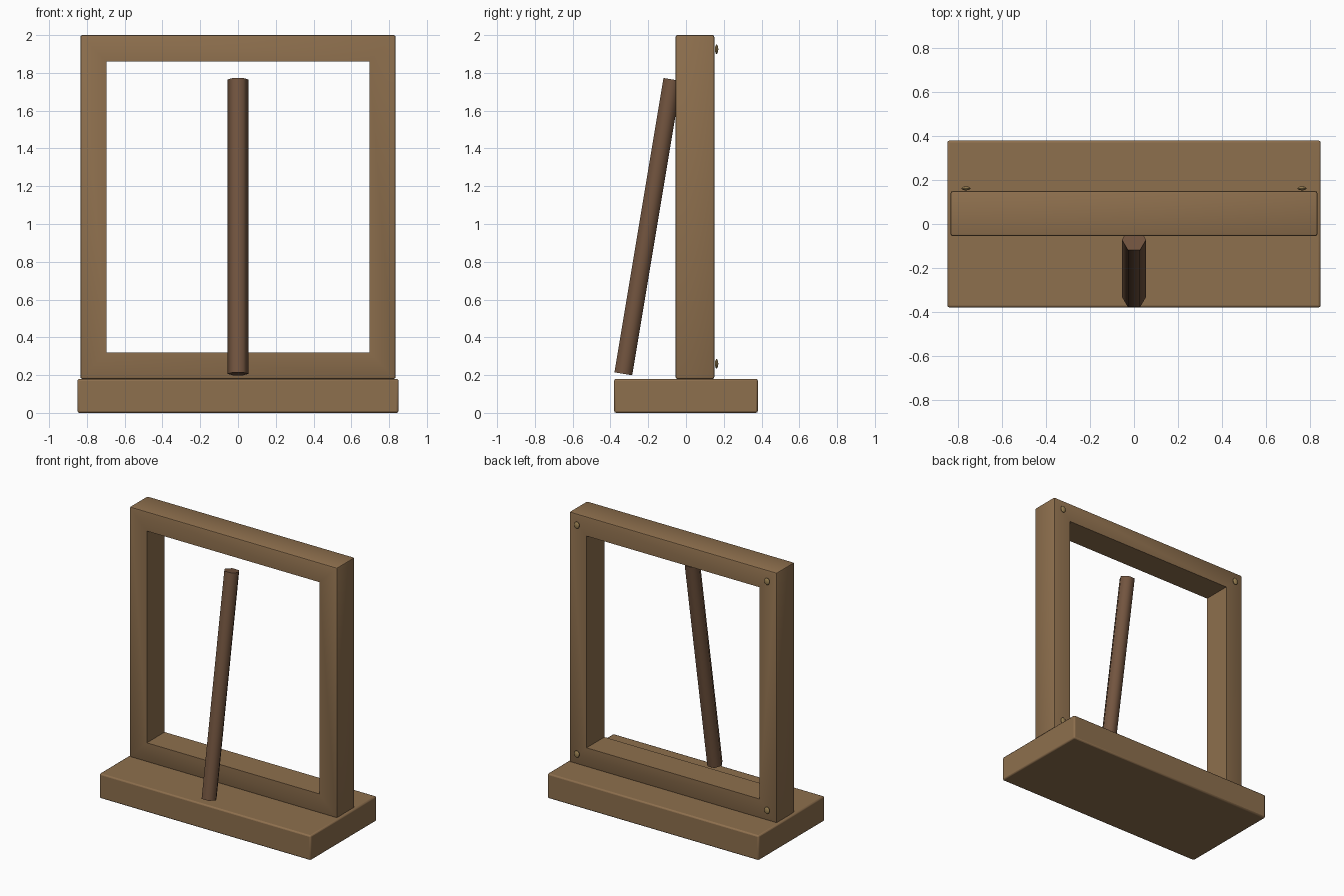
import bpy, math
from mathutils import Vector

if "Cube" in bpy.data.objects:
    bpy.data.objects.remove(bpy.data.objects["Cube"])


def material(name, rgb):
    m = bpy.data.materials.new(name)
    m.diffuse_color = (*rgb, 1)
    m.use_nodes = True
    m.node_tree.nodes["Principled BSDF"].inputs["Base Color"].default_value = m.diffuse_color
    return m


WOOD = material("wood", (0.27, 0.16, 0.075))
DARK_WOOD = material("dark_wood", (0.17, 0.09, 0.05))
BRASS = material("brass", (0.34, 0.23, 0.09))


def box(name, lo, hi):
    lo, hi = Vector(lo), Vector(hi)
    bpy.ops.mesh.primitive_cube_add(size=1, location=(lo + hi) / 2)
    o = bpy.context.object
    o.name = name
    o.scale = hi - lo
    bpy.ops.object.transform_apply(location=False, rotation=False, scale=True)
    o.data.materials.append(WOOD)
    return o


def soften(o, width=0.01):
    b = o.modifiers.new("soft_edges", 'BEVEL')
    b.width = width
    b.segments = 2


# Base plank
base = box("base", (-0.85, -0.38, 0), (0.85, 0.38, 0.18))
soften(base)
bpy.ops.object.shade_smooth_by_angle()

# Upright frame: softened slab with a sharp-edged opening
cutter = box("opening_cutter", (-0.695, -0.5, 0.32), (0.695, 0.5, 1.86))
cutter.hide_render = True
frame = box("frame", (-0.835, -0.055, 0.18), (0.835, 0.15, 2.0))
soften(frame)
cut = frame.modifiers.new("opening", 'BOOLEAN')
cut.operation = 'DIFFERENCE'
cut.solver = 'EXACT'
cut.object = cutter
bpy.context.view_layer.objects.active = frame
for name in [m.name for m in frame.modifiers]:
    bpy.ops.object.modifier_apply(modifier=name)
bpy.data.objects.remove(cutter)
bpy.ops.object.shade_smooth_by_angle()

# Leaning six-sided prop stick
foot, tip = Vector((0, -0.332, 0.207)), Vector((0, -0.072, 1.765))
axis = tip - foot
bpy.ops.mesh.primitive_cylinder_add(
    vertices=6, radius=0.055, depth=axis.length, location=(foot + tip) / 2,
    rotation=(-math.atan2(axis.y, axis.z), 0, 0))
prop = bpy.context.object
prop.name = "prop_stick"
# turn the hexagon so corners point sideways
for v in prop.data.vertices:
    v.co.x, v.co.y = -v.co.y, v.co.x
prop.data.materials.append(DARK_WOOD)
bpy.ops.object.shade_smooth_by_angle(angle=math.radians(65))

# Flattened studs on the back corners
for x in (-0.765, 0.765):
    for z in (0.26, 1.925):
        bpy.ops.mesh.primitive_uv_sphere_add(
            segments=12, ring_count=8, radius=1, location=(x, 0.162, z))
        stud = bpy.context.object
        stud.name = "back_stud"
        stud.scale = (0.021, 0.009, 0.025)
        stud.data.materials.append(BRASS)
        bpy.ops.object.shade_smooth()
